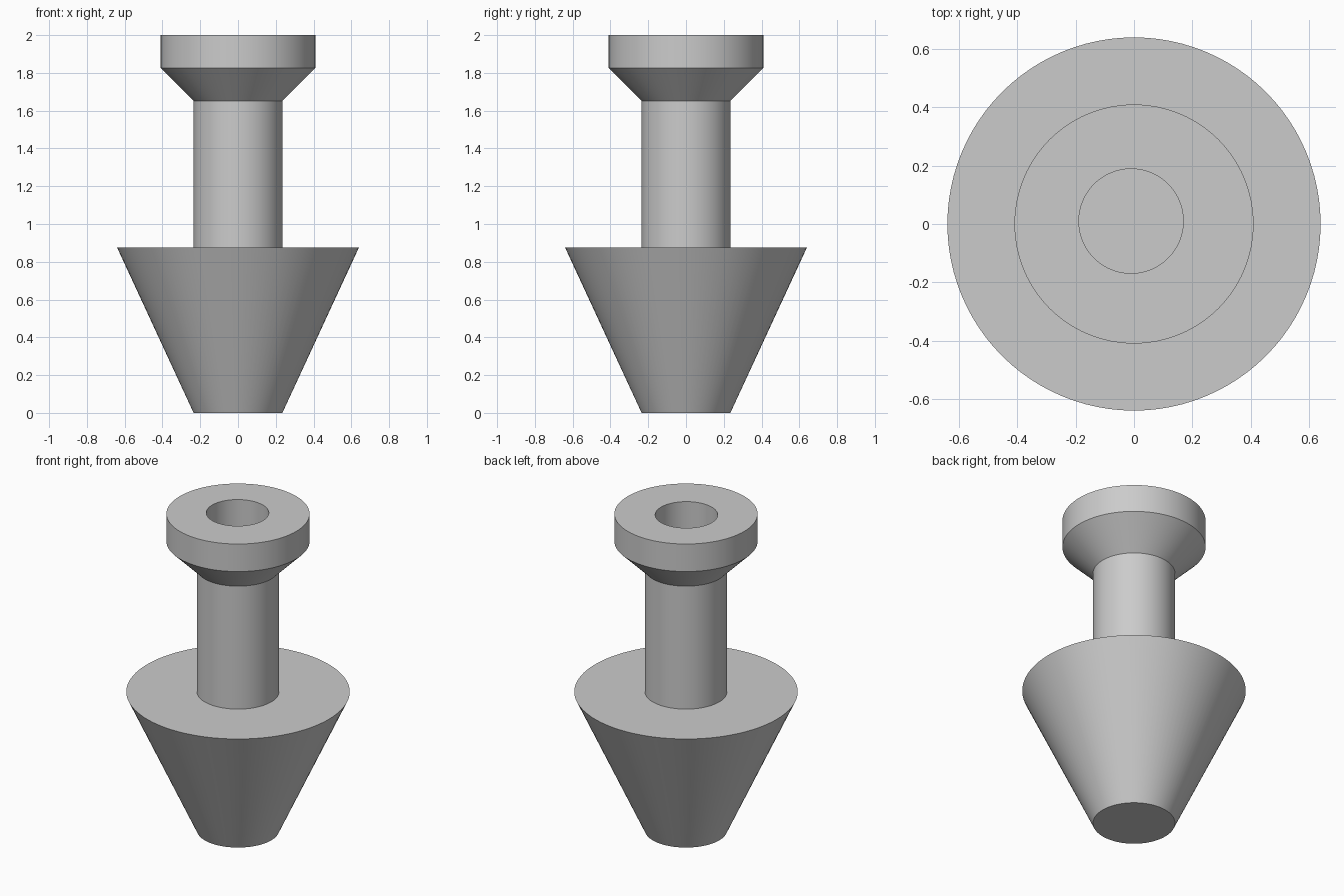
import bpy
import bmesh
from math import cos, sin, tau, radians

if "Cube" in bpy.data.objects:
    bpy.data.objects.remove(bpy.data.objects["Cube"], do_unlink=True)

SEGMENTS = 96

# One plain grey material
grey = bpy.data.materials.new("light grey")
grey.use_nodes = True
colour = (0.6, 0.6, 0.6, 1.0)
grey.diffuse_color = colour
grey.node_tree.nodes["Principled BSDF"].inputs["Base Color"].default_value = colour


def ring(bm, radius, z, shift=0.0):
    """Circle of vertices, shifted towards -x and +y."""
    return [bm.verts.new((radius * cos(tau * i / SEGMENTS) - shift,
                          radius * sin(tau * i / SEGMENTS) + shift, z))
            for i in range(SEGMENTS)]


def bridge(bm, lower, upper):
    for i in range(SEGMENTS):
        j = (i + 1) % SEGMENTS
        bm.faces.new((lower[i], lower[j], upper[j], upper[i]))


# Outer profile: tapered tip, stem, flared head, then the off-centre bore
tip_radius, stem_radius, shoulder_radius, head_radius = 0.235, 0.235, 0.64, 0.41
bore_radius, bore_shift = 0.179, 0.01
profile = [
    (tip_radius, 0.0),
    (shoulder_radius, 0.875),
    (stem_radius, 0.875),
    (stem_radius, 1.652),
    (head_radius, 1.826),
    (head_radius, 2.0),
    (bore_radius, 2.0, bore_shift),
    (bore_radius, 0.2, bore_shift),
]

bm = bmesh.new()
rings = [ring(bm, *point) for point in profile]
for lower, upper in zip(rings, rings[1:]):
    bridge(bm, lower, upper)
bm.faces.new(rings[0][::-1])   # closed tip
bm.faces.new(rings[-1])        # bore floor

mesh = bpy.data.meshes.new("push_plug")
bm.to_mesh(mesh)
bm.free()
mesh.materials.append(grey)
plug = bpy.data.objects.new("push_plug", mesh)
bpy.context.collection.objects.link(plug)

# Smooth round walls with crisp rims
bpy.ops.object.select_all(action="DESELECT")
plug.select_set(True)
bpy.context.view_layer.objects.active = plug
bpy.ops.object.shade_smooth_by_angle(angle=radians(30))
